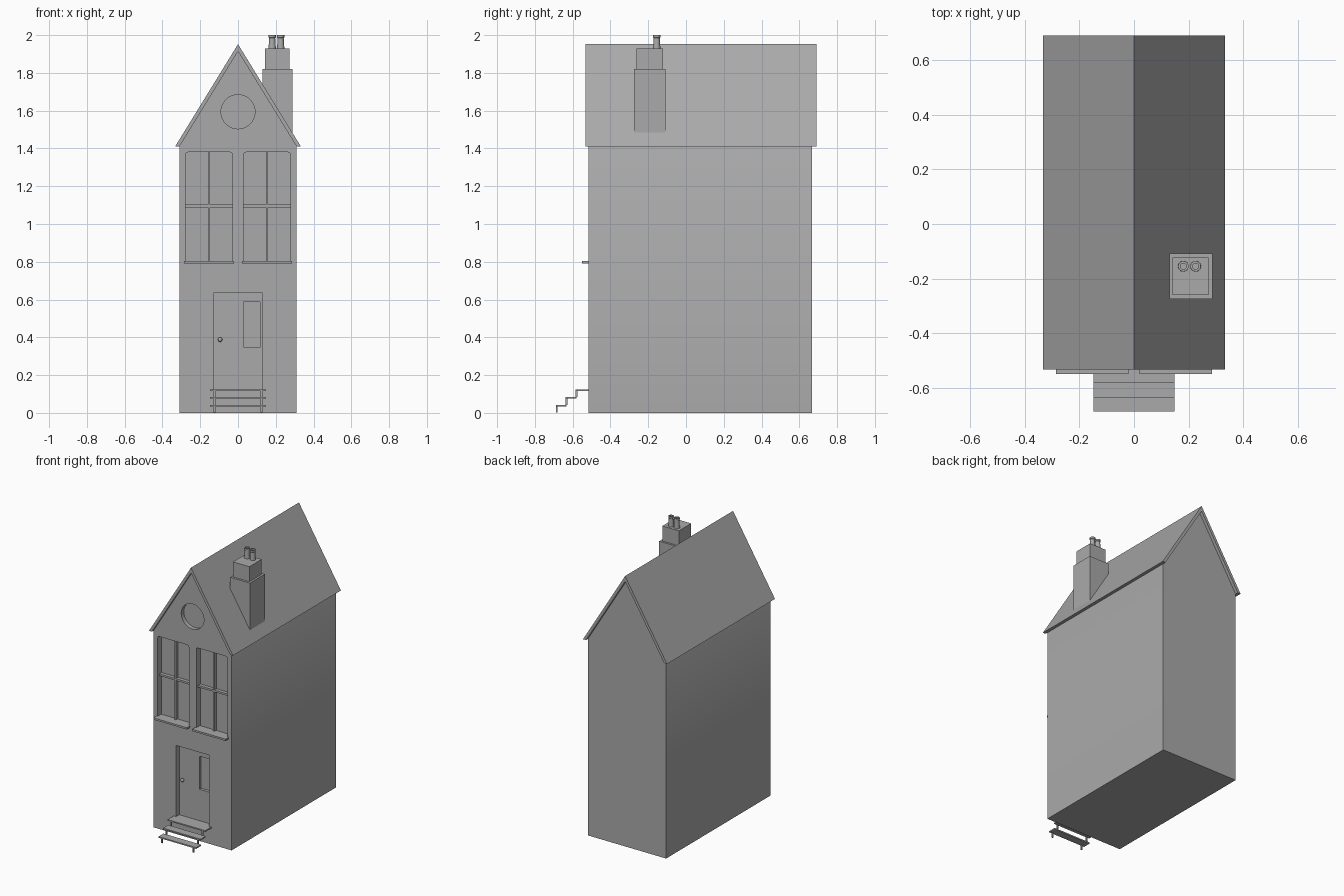
import bpy, bmesh, math
from mathutils import Matrix

if "Cube" in bpy.data.objects:
    bpy.data.objects.remove(bpy.data.objects["Cube"], do_unlink=True)

grey = bpy.data.materials.new("plain grey")
grey.use_nodes = True
grey.diffuse_color = (0.4, 0.4, 0.4, 1)
bsdf = next(n for n in grey.node_tree.nodes if n.type == "BSDF_PRINCIPLED")
bsdf.inputs["Base Color"].default_value = grey.diffuse_color


def finish(name, bm):
    bmesh.ops.recalc_face_normals(bm, faces=bm.faces)
    mesh = bpy.data.meshes.new(name)
    bm.to_mesh(mesh)
    bm.free()
    mesh.materials.append(grey)
    obj = bpy.data.objects.new(name, mesh)
    bpy.context.collection.objects.link(obj)
    return obj


def prism(name, outline, y0, y1):
    """Extrude an x-z outline from y0 to y1."""
    bm = bmesh.new()
    face = bm.faces.new([bm.verts.new((x, y0, z)) for x, z in outline])
    new = bmesh.ops.extrude_face_region(bm, geom=[face])["geom"]
    moved = [v for v in new if isinstance(v, bmesh.types.BMVert)]
    bmesh.ops.translate(bm, verts=moved, vec=(0, y1 - y0, 0))
    return finish(name, bm)


def box(name, x0, x1, y0, y1, z0, z1):
    return prism(name, [(x0, z0), (x1, z0), (x1, z1), (x0, z1)], y0, y1)


def rounded(x0, x1, z0, z1, r):
    """Rectangle with rounded upper corners."""
    pts = [(x0, z0), (x1, z0)]
    for cx, start in ((x1 - r, 0), (x0 + r, 90)):
        for i in range(5):
            a = math.radians(start + i * 22.5)
            pts.append((cx + r * math.cos(a), z1 - r + r * math.sin(a)))
    return pts


def cut(target, cutter):
    cutter.hide_render = True
    mod = target.modifiers.new("opening", "BOOLEAN")
    mod.operation = "DIFFERENCE"
    mod.solver = "EXACT"
    mod.object = cutter
    bpy.context.view_layer.objects.active = target
    bpy.ops.object.modifier_apply(modifier=mod.name)
    bpy.data.objects.remove(cutter, do_unlink=True)


def smooth(obj):
    bpy.ops.object.select_all(action="DESELECT")
    obj.select_set(True)
    bpy.context.view_layer.objects.active = obj
    bpy.ops.object.shade_smooth_by_angle(angle=math.radians(35))


# House body with gabled ends
front, back, eave = -0.515, 0.668, 1.41
body = prism("house_body", [(-0.31, 0), (0.31, 0), (0.31, eave),
                            (0, 1.914), (-0.31, eave)], front, back)

# Recessed openings: windows, round gable window, door and its pane
for side in (-1, 1):
    x0, x1 = sorted((side * 0.03, side * 0.277))
    cut(body, prism("window_cutter", rounded(x0, x1, 0.8, 1.38, 0.012),
                    front - 0.1, front + 0.045))
circle = [(0.09 * math.cos(math.tau * i / 48), 1.594 + 0.09 * math.sin(math.tau * i / 48))
          for i in range(48)]
cut(body, prism("round_cutter", circle, front - 0.1, front + 0.03))
cut(body, box("door_cutter", -0.13, 0.13, front - 0.1, front + 0.035, 0.125, 0.635))
cut(body, prism("pane_cutter", rounded(0.03, 0.118, 0.35, 0.588, 0.004),
                front - 0.1, front + 0.055))
smooth(body)

# Glazing bars and sills
for side, word in ((-1, "right"), (1, "left")):
    x0, x1 = sorted((side * 0.03, side * 0.277))
    mid = (x0 + x1) / 2
    box(word + "_glazing_bar", mid - 0.005, mid + 0.005, front + 0.022, front + 0.046, 0.8, 1.38)
    box(word + "_window_rail", x0, x1, front + 0.02, front + 0.046, 1.088, 1.102)
    box(word + "_window_sill", x0 - 0.009, x1 + 0.009, -0.55, front + 0.04, 0.792, 0.805)

# Roof shell with overhang front and back
prism("roof", [(0.31, eave), (0.333, eave), (0, 1.952), (-0.333, eave),
               (-0.31, eave), (0, 1.914)], -0.533, 0.691)

# Chimney stack and cap
box("chimney_stack", 0.13, 0.288, -0.276, -0.108, 1.42, 1.82)
box("chimney_cap", 0.142, 0.273, -0.261, -0.122, 1.8, 1.928)


def pot(name, x, y):
    """Hollow tapered chimney pot."""
    profile = [(0.02, 1.92), (0.016, 1.985), (0.019, 1.988), (0.019, 2.0),
               (0.011, 2.0), (0.011, 1.94), (0, 1.94)]
    bm = bmesh.new()
    verts = [bm.verts.new((x + r, y, z)) for r, z in profile]
    edges = [bm.edges.new(pair) for pair in zip(verts, verts[1:])]
    bmesh.ops.spin(bm, geom=verts + edges, cent=(x, y, 0), axis=(0, 0, 1),
                   angle=math.tau, steps=24)
    bmesh.ops.remove_doubles(bm, verts=bm.verts, dist=0.0001)
    smooth(finish(name, bm))


pot("right_chimney_pot", 0.181, -0.155)
pot("left_chimney_pot", 0.226, -0.155)

# Door knob
bm = bmesh.new()
bmesh.ops.create_uvsphere(bm, u_segments=16, v_segments=10, radius=0.012,
                          matrix=Matrix.Translation((-0.095, front + 0.02, 0.388)))
smooth(finish("door_knob", bm))
box("door_knob_stem", -0.099, -0.091, front + 0.02, front + 0.038, 0.384, 0.392)

# Front steps: open treads on short posts
for i, (y0, y1) in enumerate(((-0.688, -0.632), (-0.637, -0.579), (-0.584, front))):
    top = 0.043 + 0.041 * i
    box(f"step_tread_{i + 1}", -0.149, 0.149, y0, y1, top - 0.009, top)
    for side, word in ((-1, "right"), (1, "left")):
        x = side * 0.125
        box(f"{word}_step_post_{i + 1}", x - 0.005, x + 0.005, y0, y0 + 0.009,
            max(0, top - 0.041), top - 0.009)
